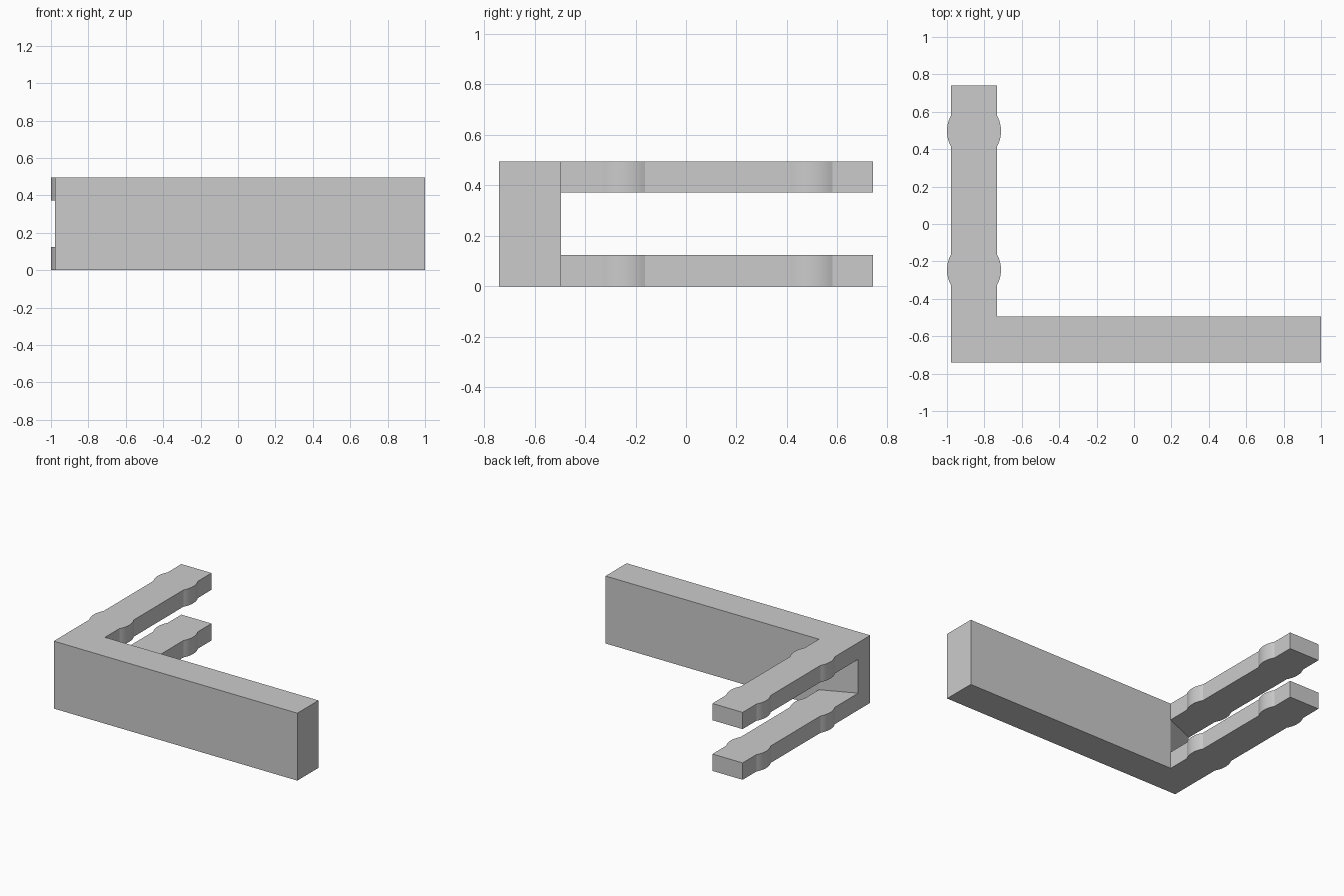
import bpy, bmesh, math

if "Cube" in bpy.data.objects:
    bpy.data.objects.remove(bpy.data.objects["Cube"])

H = 0.495                      # overall height
XL, XR = -0.978, -0.733        # fork arm sides
YF, YI, YB = -0.74, -0.495, 0.74
NOTCH_Y = -0.60                # outer end of the sloped slot wall


def prism(name, pts, z0, z1):
    """Extrude a counter-clockwise plan outline from z0 to z1."""
    bm = bmesh.new()
    face = bm.faces.new([bm.verts.new((x, y, z0)) for x, y in pts])
    ext = bmesh.ops.extrude_face_region(bm, geom=[face])
    top = [v for v in ext["geom"] if isinstance(v, bmesh.types.BMVert)]
    bmesh.ops.translate(bm, verts=top, vec=(0, 0, z1 - z0))
    bmesh.ops.recalc_face_normals(bm, faces=bm.faces)
    me = bpy.data.meshes.new(name)
    bm.to_mesh(me)
    bm.free()
    ob = bpy.data.objects.new(name, me)
    bpy.context.collection.objects.link(ob)
    return ob


def bulge(x, yc, side, half=0.083, rise=0.022, n=12):
    """Shallow arc standing proud of an arm side, ordered by rising y."""
    r = (half * half + rise * rise) / (2 * rise)
    a = math.asin(half / r)
    return [(x + side * (r * math.cos(t) - r + rise), yc + r * math.sin(t))
            for t in (-a + 2 * a * i / n for i in range(n + 1))]


# L-shaped body outline with two bulges on each side of the arm
bumps = (-0.245, 0.497)
right = [p for yc in bumps for p in bulge(XR, yc, 1)]
left = [p for yc in bumps for p in bulge(XL, yc, -1)][::-1]
outline = [(XL, YF), (1.0, YF), (1.0, YI), (XR, YI), *right,
           (XR, YB), (XL, YB), *left]
body = prism("forked_bracket", outline, 0, H)

# Slot splitting the arm into two prongs, with a sloped wall at its root
slope = (YI - NOTCH_Y) / (XR - XL)
x0, x1 = XL - 0.15, XR + 0.15
slot = prism("slot_cutter", [(x0, NOTCH_Y + slope * (x0 - XL)), (XR, YI),
                             (x1, YI + slope * (x1 - XR)),
                             (x1, YB + 0.2), (x0, YB + 0.2)], 0.124, 0.372)
slot.hide_render = True
mod = body.modifiers.new("slot", 'BOOLEAN')
mod.operation = 'DIFFERENCE'
mod.solver = 'EXACT'
mod.object = slot

bpy.context.view_layer.objects.active = body
body.select_set(True)
bpy.ops.object.modifier_apply(modifier=mod.name)
bpy.data.objects.remove(slot)
bpy.ops.object.shade_smooth_by_angle(angle=math.radians(20))
